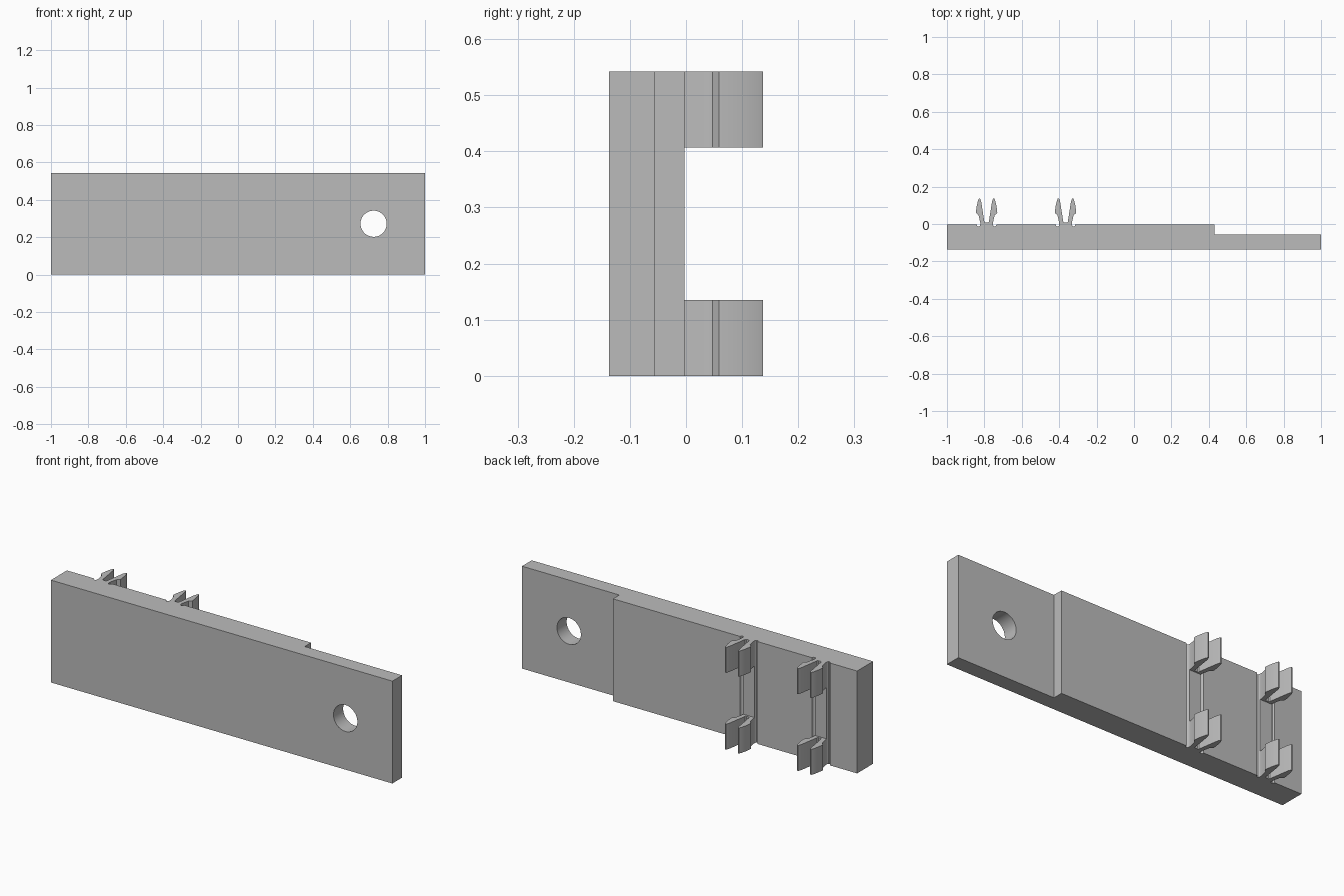
import bpy, bmesh, math
from mathutils import Matrix

cube = bpy.data.objects.get("Cube")
if cube:
    bpy.data.objects.remove(cube, do_unlink=True)

HEIGHT = 0.542
CLIP_HEIGHT = 0.135
BACK, STEP, FRONT = -0.003, -0.056, -0.137
CLIP_CENTRES = (-0.788, -0.366)

grey = bpy.data.materials.new("plain grey")
grey.use_nodes = True
colour = (0.5, 0.5, 0.5, 1)
grey.diffuse_color = colour
grey.node_tree.nodes["Principled BSDF"].inputs["Base Color"].default_value = colour


def finish(bm, name):
    bmesh.ops.recalc_face_normals(bm, faces=bm.faces)
    mesh = bpy.data.meshes.new(name)
    bm.to_mesh(mesh)
    bm.free()
    mesh.materials.append(grey)
    obj = bpy.data.objects.new(name, mesh)
    bpy.context.collection.objects.link(obj)
    return obj


def extrude_profile(name, points, low, high):
    """Extrude an xy outline upwards from low to high."""
    bm = bmesh.new()
    face = bm.faces.new([bm.verts.new((x, y, low)) for x, y in points])
    top = bmesh.ops.extrude_face_region(bm, geom=[face])["geom"]
    verts = [v for v in top if isinstance(v, bmesh.types.BMVert)]
    bmesh.ops.translate(bm, verts=verts, vec=(0, 0, high - low))
    return finish(bm, name)


# Stepped plate, with a small rounded groove on each side of every clip
outline = [(-1, FRONT), (1, FRONT), (1, STEP), (0.43, STEP), (0.43, BACK)]
for centre in reversed(CLIP_CENTRES):
    for side in (1, -1):
        middle = centre + side * 0.043
        for i in range(7):
            a = math.pi * i / 6
            outline.append((middle + 0.009 * math.cos(a), BACK - 0.011 * math.sin(a)))
outline.append((-1, BACK))
plate = extrude_profile("back_plate", outline, 0, HEIGHT)

# Round screw hole
bm = bmesh.new()
bmesh.ops.create_cone(bm, cap_ends=True, segments=64, radius1=0.07, radius2=0.07,
                      depth=0.5, matrix=Matrix.Translation((0.725, -0.1, 0.272))
                      @ Matrix.Rotation(math.pi / 2, 4, "X"))
cutter = finish(bm, "hole_cutter")
hole = plate.modifiers.new("screw hole", "BOOLEAN")
hole.object = cutter
hole.solver = "EXACT"
bpy.context.view_layer.objects.active = plate
bpy.ops.object.modifier_apply(modifier=hole.name)
bpy.data.objects.remove(cutter, do_unlink=True)

# Barbed snap clips: half outline as (offset from centre, y), mirrored into a pair of prongs
half = [(0.034, BACK - 0.004), (0.034, 0.007), (0.043, 0.047), (0.057, 0.059),
        (0.056, 0.075), (0.052, 0.1), (0.046, 0.125), (0.041, 0.137),
        (0.035, 0.137), (0.029, 0.12), (0.012, 0.011), (0.008, 0.007)]
for number, centre in enumerate(CLIP_CENTRES, 1):
    points = [(centre + x, y) for x, y in half]
    points += [(centre - x, y) for x, y in reversed(half)]
    for level, low in (("lower", 0), ("upper", HEIGHT - CLIP_HEIGHT)):
        extrude_profile(f"{level}_snap_clip_{number}", points, low, low + CLIP_HEIGHT)

# Smooth the curved walls while keeping the corners crisp
for obj in bpy.data.objects:
    if obj.name == "back_plate" or "snap_clip" in obj.name:
        bpy.ops.object.select_all(action="DESELECT")
        obj.select_set(True)
        bpy.context.view_layer.objects.active = obj
        bpy.ops.object.shade_smooth_by_angle(angle=math.radians(31))
